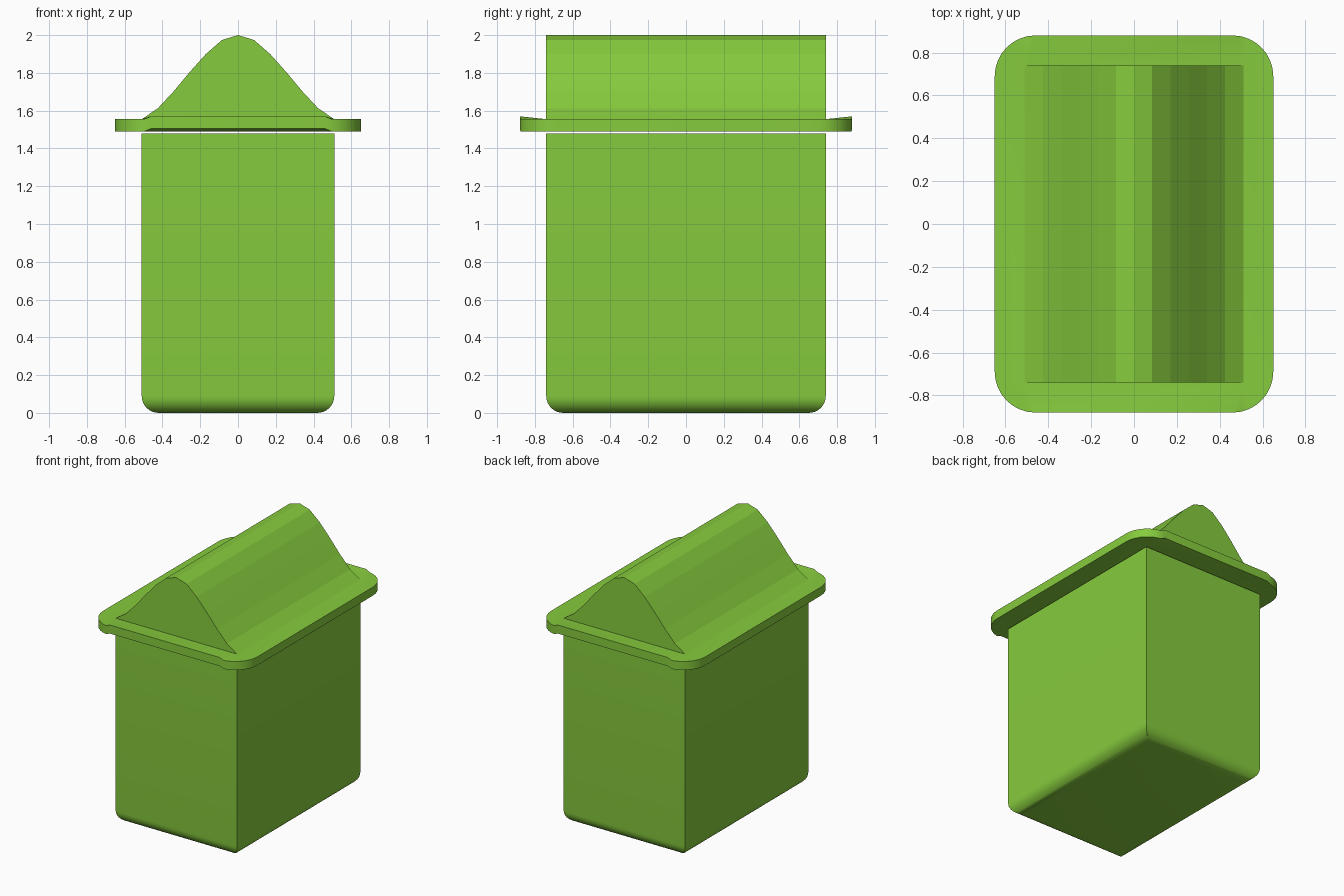
import bpy, bmesh
from math import sin, cos, pi

if "Cube" in bpy.data.objects:
    bpy.data.objects.remove(bpy.data.objects["Cube"])

HX, HY = 0.51, 0.74          # half size of the bin body and hood

green = bpy.data.materials.new("green_plastic")
green.diffuse_color = (0.24, 0.6, 0.047, 1)
green.use_nodes = True
green.node_tree.nodes["Principled BSDF"].inputs["Base Color"].default_value = green.diffuse_color


def finish(bm, name, smooth_angle=None):
    bmesh.ops.remove_doubles(bm, verts=bm.verts, dist=1e-5)
    bmesh.ops.recalc_face_normals(bm, faces=bm.faces)
    me = bpy.data.meshes.new(name)
    bm.to_mesh(me)
    bm.free()
    me.materials.append(green)
    ob = bpy.data.objects.new(name, me)
    bpy.context.collection.objects.link(ob)
    if smooth_angle:
        bpy.ops.object.select_all(action='DESELECT')
        bpy.context.view_layer.objects.active = ob
        ob.select_set(True)
        bpy.ops.object.shade_smooth_by_angle(angle=smooth_angle)
    return ob


def loft(bm, rings, closed=True):
    """Skin matching rings of points; returns the rings of vertices."""
    vr = [[bm.verts.new(p) for p in r] for r in rings]
    for a, b in zip(vr, vr[1:]):
        n = len(a)
        for i in range(n if closed else n - 1):
            j = (i + 1) % n
            bm.faces.new((a[i], a[j], b[j], b[i]))
    return vr


# bin body: box with mitred, rounded bottom edges
def rect(inset, z):
    x, y = HX - inset, HY - inset
    return [(-x, -y, z), (x, -y, z), (x, y, z), (-x, y, z)]


R, N = 0.09, 8
rings = [rect(R * (1 - sin(a)), R * (1 - cos(a)))
         for a in (i * pi / 2 / N for i in range(N + 1))]
rings.append(rect(0, 1.48))
bm = bmesh.new()
vr = loft(bm, rings)
bm.faces.new(vr[0])
bm.faces.new(vr[-1])
finish(bm, "bin_body", 0.52)

# lid rim: rounded plate, its front and back edges tilted slightly upward
RX, RY, RC, SEG = 0.65, 0.88, 0.19, 8
outer, inner = [], []
for k, (sx, sy) in enumerate([(1, 1), (-1, 1), (-1, -1), (1, -1)]):
    for i in range(SEG + 1):
        a = k * pi / 2 + i * pi / 2 / SEG
        x = sx * (RX - RC) + RC * cos(a)
        y = sy * (RY - RC) + RC * sin(a)
        lift = 0.015 if abs(y) > RY - 0.001 else 0.0
        outer.append((x, y, lift))
        inner.append((sx * HX, sy * HY, 0))


def at(ring, z):
    return [(x, y, h + z) for x, y, h in ring]


bm = bmesh.new()
loft(bm, [at(inner, 1.49), at(outer, 1.49), at(outer, 1.555), at(inner, 1.555)])
bmesh.ops.remove_doubles(bm, verts=bm.verts, dist=1e-5)
bmesh.ops.dissolve_degenerate(bm, edges=bm.edges, dist=1e-5)
# underside panel
bm.faces.new([bm.verts.new(p) for p in rect(0, 1.49)])
finish(bm, "lid_rim", 0.52)

# lid hood: faceted bell-shaped profile run from front to back
half = [(0.51, 1.555), (0.425, 1.612), (0.34, 1.703), (0.255, 1.805),
        (0.17, 1.90), (0.085, 1.974)]
profile = half + [(0, 2.0)] + [(-x, z) for x, z in reversed(half)]
bm = bmesh.new()
vr = loft(bm, [[(x, y, z) for x, z in profile] for y in (-HY, HY)], closed=False)
for r in vr:
    bm.faces.new(r)
finish(bm, "lid_hood")
